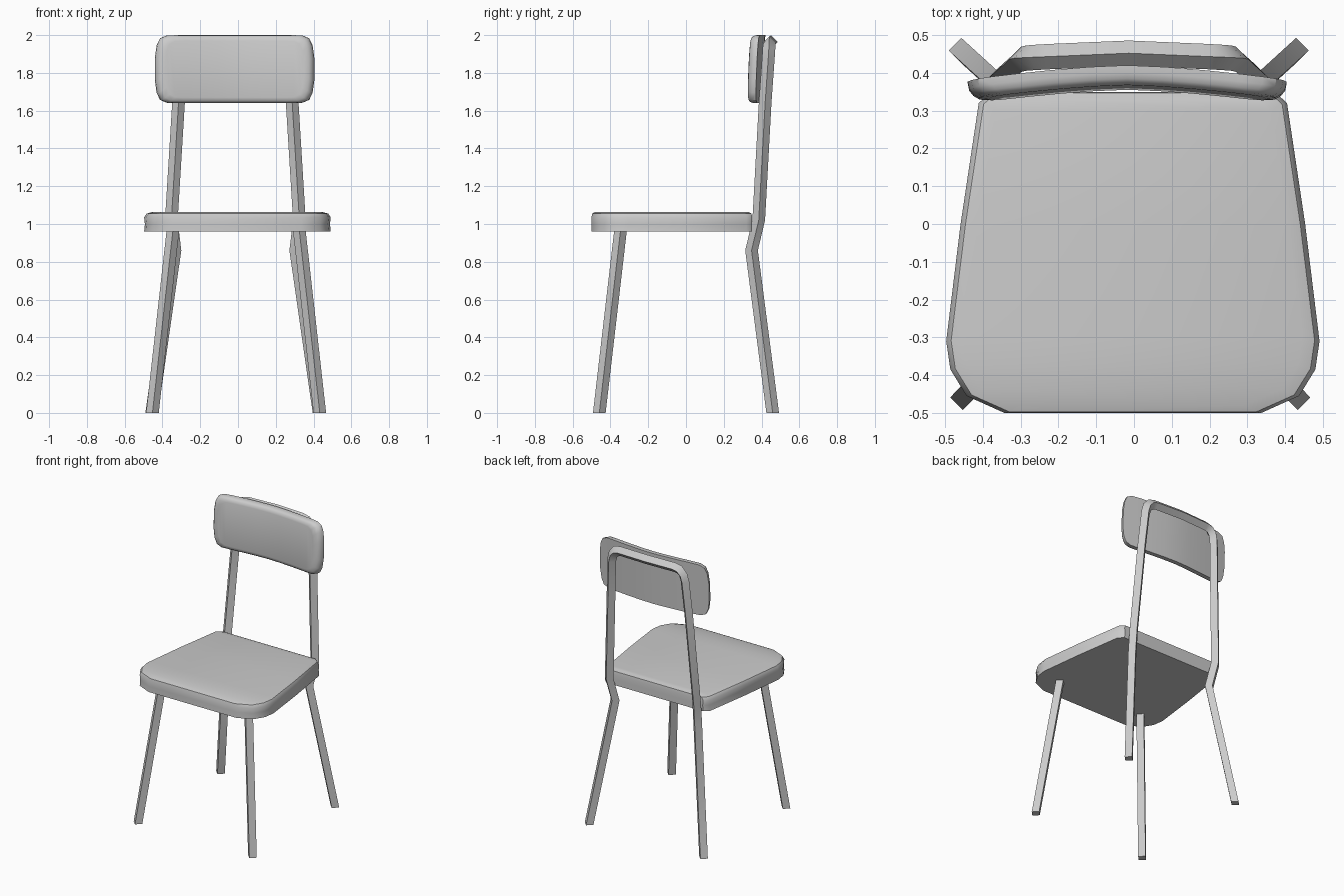
import bpy, bmesh, math
from mathutils import Vector

if "Cube" in bpy.data.objects:
    bpy.data.objects.remove(bpy.data.objects["Cube"])


def finish(name, bm, angle):
    bmesh.ops.recalc_face_normals(bm, faces=bm.faces)
    me = bpy.data.meshes.new(name)
    bm.to_mesh(me)
    bm.free()
    ob = bpy.data.objects.new(name, me)
    bpy.context.collection.objects.link(ob)
    bpy.ops.object.select_all(action='DESELECT')
    ob.select_set(True)
    bpy.context.view_layer.objects.active = ob
    bpy.ops.object.shade_smooth_by_angle(angle=math.radians(angle))
    return ob


def cushion(name, rows, layers, place):
    """Stack of outlines: rows = (t, half width), layers = (t inset, w inset, depth)."""
    bm = bmesh.new()
    t0, t1 = rows[0][0], rows[-1][0]
    mid, half = (t0 + t1) / 2, (t1 - t0) / 2
    n = len(rows)
    rings = []
    for ti, wi, d in layers:
        side = [(mid + (t - mid) * (half - ti) / half, w - wi) for t, w in rows]
        pts = [(t, w) for t, w in side] + [(t, -w) for t, w in reversed(side)]
        rings.append([bm.verts.new(place(t, w, d)) for t, w in pts])
    for a, b in zip(rings, rings[1:]):
        for i in range(2 * n):
            j = (i + 1) % (2 * n)
            bm.faces.new((a[i], a[j], b[j], b[i]))
    for r in (rings[0], rings[-1]):
        for i in range(n - 1):
            bm.faces.new((r[i], r[i + 1], r[2 * n - 2 - i], r[2 * n - 1 - i]))
    return finish(name, bm, 40)


def tube(name, path, d=0.0335):
    """Square tube with its corners pointing along the path plane and along y."""
    bm = bmesh.new()
    pts = [Vector(p) for p in path]
    Y = Vector((0, d, 0))
    rings = []
    for i, p in enumerate(pts):
        if i in (0, len(pts) - 1):
            n = Vector((d, 0, 0))
            if i and p.z < 0.5:
                n = -n
        else:
            a = pts[i] - pts[i - 1]
            b = pts[i + 1] - pts[i]
            a.y = b.y = 0
            a.normalize()
            b.normalize()
            t = (a + b).normalized()
            n = Vector((t.z, 0, -t.x)) * (d / t.dot(a))
        rings.append([bm.verts.new(p + o) for o in (n, Y, -n, -Y)])
    for a, b in zip(rings, rings[1:]):
        for k in range(4):
            m = (k + 1) % 4
            bm.faces.new((a[k], a[m], b[m], b[k]))
    bm.faces.new(rings[0])
    bm.faces.new(rings[-1])
    return finish(name, bm, 30)


# seat: tapered pad, softened on top
cushion("seat",
        [(-0.5, 0.34), (-0.455, 0.44), (-0.385, 0.483), (-0.31, 0.494),
         (0.0, 0.456), (0.32, 0.408), (0.35, 0.375)],
        [(0, 0, 0.96), (0, 0.004, 1.0), (0, 0, 1.035), (0.003, 0.013, 1.055), (0.02, 0.045, 1.064)],
        lambda t, w, d: (w - 0.003, t, d))

# backrest: curved pad with rounded corners, leaning slightly
half = [(0.1, 0.18), (0.2, 0.18), (0.3, 0.18), (0.36, 0.178), (0.395, 0.163), (0.413, 0.125), (0.422, 0.06)]
rows = [(-t, w) for t, w in reversed(half)] + [(0, 0.18)] + half
cushion("backrest", rows,
        [(0, 0, 0), (0.004, 0, 0.02), (0.015, 0.003, 0.035), (0.03, 0.012, 0.046), (0.055, 0.03, 0.051)],
        lambda t, w, d: (t - 0.018, 0.42 - 0.038 * (abs(t) / 0.42) ** 1.5 - d + 0.042 * (w - 0.18), 1.82 + w))

# back frame: both rear legs and the arch behind the backrest in one tube
CX = -0.014
side = [(0.443, 0.459, 0), (0.32, 0.347, 0.86), (0.339, 0.385, 1.02), (0.301, 0.419, 1.64),
        (0.284, 0.436, 1.88), (0.272, 0.439, 1.925), (0.245, 0.441, 1.954), (0.21, 0.443, 1.962)]
path = [(CX - x, y, z) for x, y, z in side] + [(CX, 0.452, 1.964)]
path += [(CX + x, y, z) for x, y, z in reversed(side)]
tube("back_frame", path)

# front legs
for s, label in ((-1, "left"), (1, "right")):
    tube("front_leg_" + label, [(-0.01 + s * 0.443, -0.459, 0), (-0.01 + s * 0.333, -0.345, 0.98)])
